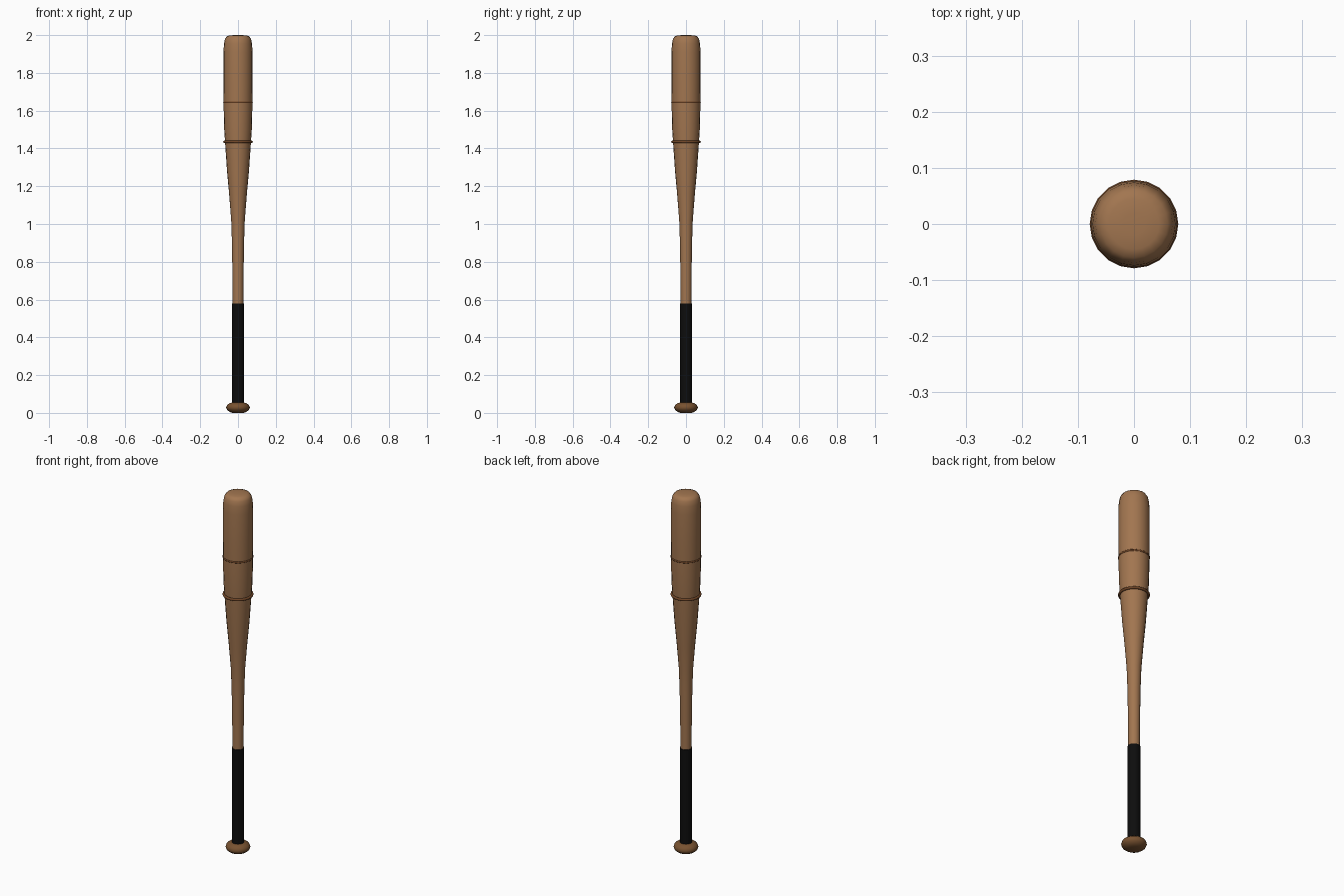
import bpy
import bmesh
from math import cos, sin, pi

if "Cube" in bpy.data.objects:
    bpy.data.objects.remove(bpy.data.objects["Cube"])

SIDES = 20


def material(name, rgb):
    m = bpy.data.materials.new(name)
    m.use_nodes = True
    color = (*rgb, 1)
    m.diffuse_color = color
    bsdf = m.node_tree.nodes["Principled BSDF"]
    bsdf.inputs["Base Color"].default_value = color
    bsdf.inputs["Roughness"].default_value = 0.6
    return m


wood = material("wood", (0.36, 0.18, 0.08))
dark_wood = material("dark wood", (0.19, 0.085, 0.03))
ring_brown = material("ring brown", (0.16, 0.06, 0.02))
black_wrap = material("black wrap", (0.004, 0.004, 0.004))


def lathe(name, profile, mat, closed=False):
    """Revolve (radius, height) points about z; cap open ends."""
    bm = bmesh.new()
    loops = []
    for r, z in profile:
        loops.append([bm.verts.new((r * cos(2 * pi * i / SIDES), r * sin(2 * pi * i / SIDES), z))
                      for i in range(SIDES)])
    pairs = list(zip(loops, loops[1:]))
    if closed:
        pairs.append((loops[-1], loops[0]))
    for a, b in pairs:
        for i in range(SIDES):
            j = (i + 1) % SIDES
            bm.faces.new((a[i], a[j], b[j], b[i]))
    if not closed:
        bm.faces.new(loops[0][::-1])
        bm.faces.new(loops[-1])
    bmesh.ops.recalc_face_normals(bm, faces=bm.faces)
    mesh = bpy.data.meshes.new(name)
    bm.to_mesh(mesh)
    bm.free()
    mesh.materials.append(mat)
    obj = bpy.data.objects.new(name, mesh)
    bpy.context.collection.objects.link(obj)
    bpy.ops.object.select_all(action="DESELECT")
    obj.select_set(True)
    bpy.context.view_layer.objects.active = obj
    bpy.ops.object.shade_smooth_by_angle(angle=pi / 3)
    return obj


def ring(name, z, radius, thickness):
    """Raised band around the barrel."""
    section = [(radius + thickness * cos(k * pi / 4), z + thickness * sin(k * pi / 4))
               for k in range(8)]
    return lathe(name, section, ring_brown, closed=True)


# Tapered shaft, barrel and rounded tip
lathe("barrel", [(0.028, 0.56), (0.029, 0.7), (0.032, 0.9), (0.036, 1.02), (0.047, 1.16),
                 (0.058, 1.28), (0.067, 1.41), (0.073, 1.5), (0.076, 1.62), (0.077, 1.75),
                 (0.077, 1.91), (0.074, 1.955), (0.069, 1.98), (0.06, 1.993),
                 (0.045, 1.998), (0.02, 2.0)], wood)

# Wrapped handle
lathe("grip", [(0.031, 0.04), (0.031, 0.58)], black_wrap)

# Rounded end knob
lathe("knob", [(0.03, 0.0), (0.045, 0.006), (0.058, 0.016), (0.063, 0.028),
               (0.058, 0.042), (0.045, 0.051), (0.03, 0.055)], dark_wood)

# Decorative bands
ring("lower_ring", 1.435, 0.072, 0.007)
ring("upper_ring", 1.645, 0.073, 0.006)
